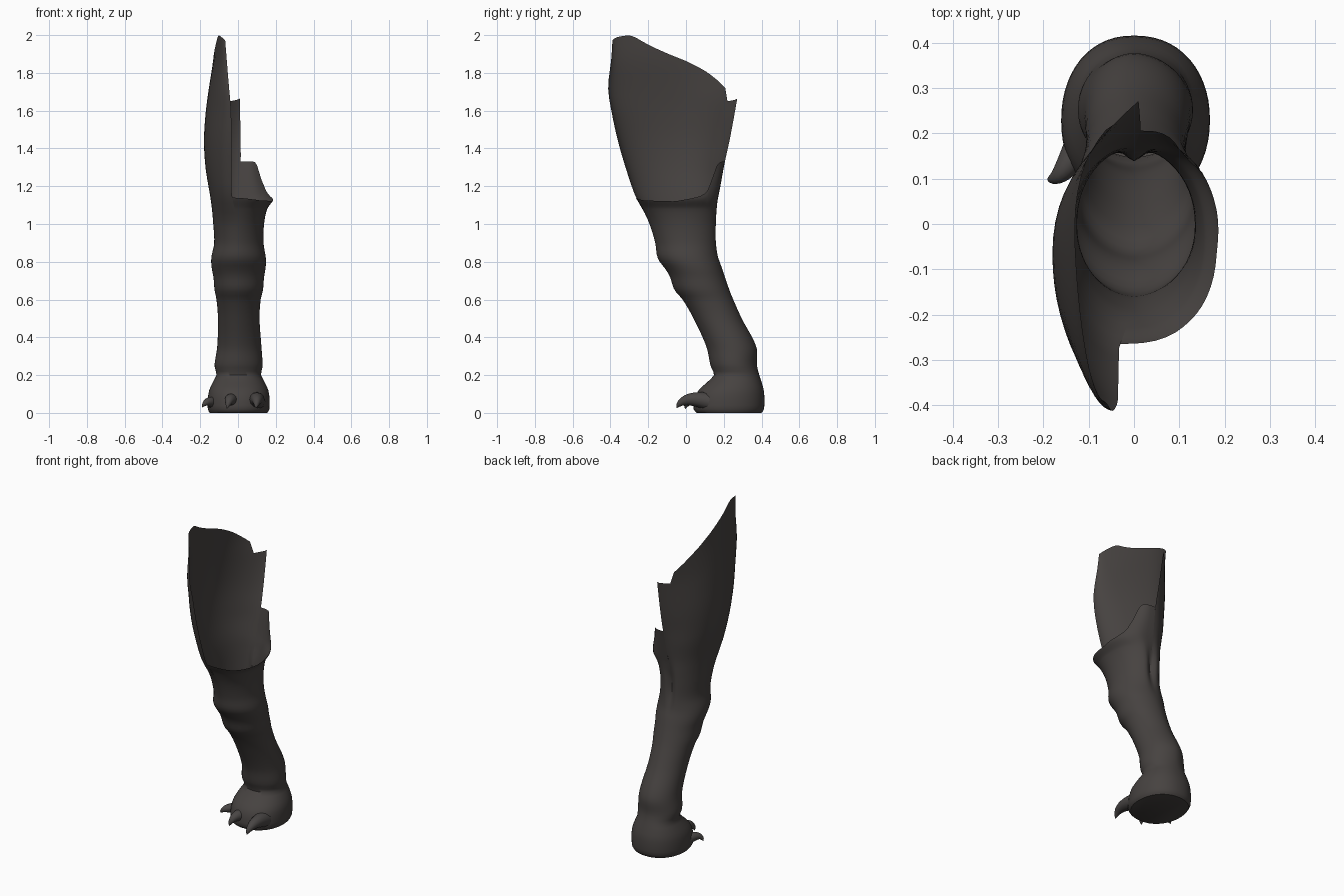
import bpy, bmesh, math
from mathutils import Vector

if "Cube" in bpy.data.objects:
    bpy.data.objects.remove(bpy.data.objects["Cube"])

hide = bpy.data.materials.new("dark_brown_hide")
hide.diffuse_color = (0.062, 0.055, 0.052, 1)
hide.use_nodes = True
hide.node_tree.nodes["Principled BSDF"].inputs["Base Color"].default_value = hide.diffuse_color
horn = bpy.data.materials.new("dark_grey_claw")
horn.diffuse_color = (0.066, 0.06, 0.058, 1)
horn.use_nodes = True
horn.node_tree.nodes["Principled BSDF"].inputs["Base Color"].default_value = horn.diffuse_color

# Leg sections: height, front y, back y, left x, right x
SECTIONS = [
    (0.00, 0.055, 0.400, -0.150, 0.155), (0.02, 0.040, 0.413, -0.160, 0.166),
    (0.11, 0.060, 0.413, -0.155, 0.163), (0.17, 0.120, 0.398, -0.130, 0.138),
    (0.20, 0.148, 0.388, -0.114, 0.122), (0.25, 0.130, 0.376, -0.124, 0.130),
    (0.35, 0.108, 0.372, -0.110, 0.124), (0.50, 0.040, 0.295, -0.106, 0.114),
    (0.60, -0.018, 0.250, -0.114, 0.120), (0.65, -0.060, 0.230, -0.124, 0.132),
    (0.72, -0.085, 0.206, -0.130, 0.138), (0.76, -0.108, 0.194, -0.138, 0.145),
    (0.80, -0.139, 0.182, -0.142, 0.148), (0.83, -0.153, 0.174, -0.140, 0.146),
    (0.90, -0.163, 0.168, -0.126, 0.135), (1.00, -0.193, 0.169, -0.131, 0.138),
    (1.08, -0.230, 0.171, -0.138, 0.155), (1.14, -0.265, 0.174, -0.146, 0.190),
    (1.30, -0.320, 0.200, -0.172, 0.148), (1.45, -0.363, 0.232, -0.180, 0.140),
    (1.60, -0.395, 0.260, -0.170, 0.140), (1.72, -0.412, 0.280, -0.154, 0.140),
    (1.88, -0.395, 0.300, -0.130, 0.140), (2.00, -0.388, 0.310, -0.125, 0.130)]
# x of the front seam, x of the back seam, and rim heights by angle from front
FRONT_X = [(0, 0), (1.0, 0), (1.15, -0.033), (1.6, -0.036), (1.75, -0.05), (2, -0.07)]
BACK_X = [(0, 0), (1.1, 0), (1.35, 0.015), (1.67, 0.01), (2, -0.02)]
RIM_LEFT = [(0, 1.97), (0.4, 1.99), (0.75, 2.0), (0.9, 1.985), (1.15, 1.945),
            (1.75, 1.855), (2.05, 1.805), (2.47, 1.72), (2.58, 1.65), (3.15, 1.665)]
RIM_RIGHT = [(0, 1.14), (0.6, 1.125), (1.5, 1.12), (2.0, 1.14), (2.2, 1.152),
             (2.35, 1.175), (2.47, 1.24), (2.58, 1.31), (2.7, 1.33), (3.15, 1.33)]
# Roundness of the outline by height: low is boxy, high is pointed
ROUND_LEFT = [(0, 0.9), (0.18, 0.9), (0.25, 1.1), (1.1, 1.08), (1.3, 1.1), (2, 1.15)]
ROUND_RIGHT = [(0, 0.9), (0.18, 0.9), (0.25, 1.1), (1.0, 1.08), (1.15, 0.65), (2, 0.6)]


def lerp_table(tab, t):
    for a, b in zip(tab, tab[1:]):
        if t <= b[0]:
            f = (t - a[0]) / (b[0] - a[0])
            return a[1] + (b[1] - a[1]) * f
    return tab[-1][1]


def section(z):
    """Smooth interpolation of the section table."""
    n = len(SECTIONS)
    i = 0
    while i < n - 2 and z > SECTIONS[i + 1][0]:
        i += 1
    p0, p1 = SECTIONS[max(i - 1, 0)], SECTIONS[i]
    p2, p3 = SECTIONS[i + 1], SECTIONS[min(i + 2, n - 1)]
    h = p2[0] - p1[0]
    t = (z - p1[0]) / h
    out = []
    for k in range(1, 5):
        m1 = (p2[k] - p0[k]) / (p2[0] - p0[0]) * h
        m2 = (p3[k] - p1[k]) / (p3[0] - p1[0]) * h
        out.append((2*t**3 - 3*t*t + 1) * p1[k] + (t**3 - 2*t*t + t) * m1
                   + (3*t*t - 2*t**3) * p2[k] + (t**3 - t*t) * m2)
    return out


def point(z, ang, side):
    yf, yb, xl, xr = section(z)
    c, s = math.cos(ang), max(math.sin(ang), 0.0)
    # the thigh sheet flattens to a pointed back edge higher up
    flat = min(max((z - 1.25) / 0.4, 0), 1) * 0.8 if side < 0 and c < 0 else 0
    c = math.copysign(abs(c) ** 0.95, c)
    s = s ** (lerp_table(ROUND_LEFT if side < 0 else ROUND_RIGHT, z) + flat) if s > 1e-6 else 0.0
    y = (yf + yb) / 2 - (yb - yf) / 2 * c
    fx, bx = lerp_table(FRONT_X, z), lerp_table(BACK_X, z)
    mid = fx + (bx - fx) * (1 - c) / 2
    edge = xl if side < 0 else xr
    # tendon groove down the back of the knee
    y -= 0.03 * math.exp(-((ang - math.pi) / 0.2) ** 2) * math.exp(-((z - 0.97) / 0.12) ** 2)
    return (mid + (edge - mid) * s, y, z)


def finish(bm, name, mat, angle):
    me = bpy.data.meshes.new(name)
    bm.to_mesh(me)
    bm.free()
    me.materials.append(mat)
    ob = bpy.data.objects.new(name, me)
    bpy.context.collection.objects.link(ob)
    bpy.ops.object.select_all(action='DESELECT')
    bpy.context.view_layer.objects.active = ob
    ob.select_set(True)
    bpy.ops.object.shade_smooth_by_angle(angle=math.radians(angle))
    return ob


# Leg shell: two half skins from sole to the ragged open rim
COLS, TOP_ROWS, BASE = 28, 18, 1.06
body = [0, 0.008, 0.02] + [0.02 + (BASE - 0.02) * i / 52 for i in range(1, 53)]
bm = bmesh.new()
for side, rim in ((-1, RIM_LEFT), (1, RIM_RIGHT)):
    cols = []
    for j in range(COLS + 1):
        ang = math.pi * j / COLS
        top = lerp_table(rim, ang)
        zs = body + [BASE + (top - BASE) * i / TOP_ROWS for i in range(1, TOP_ROWS + 1)]
        cols.append([bm.verts.new(point(z, ang, side)) for z in zs])
    for a, b in zip(cols, cols[1:]):
        for i in range(len(a) - 1):
            quad = [a[i], a[i + 1], b[i + 1], b[i]]
            bm.faces.new(quad if side < 0 else quad[::-1])
    sole = [c[0] for c in cols]
    bm.faces.new(sole if side < 0 else sole[::-1])
bmesh.ops.remove_doubles(bm, verts=bm.verts, dist=0.0004)
finish(bm, "leg_shell", hide, 50)


# Claws: curved tapering horns
def claw(name, root, mid, tip, radius):
    root, mid, tip = Vector(root), Vector(mid), Vector(tip)
    bm = bmesh.new()
    rings, n, steps = [], 12, 9
    for i in range(steps + 1):
        t = i / steps
        p = root * (1-t)**2 + mid * 2*t*(1-t) + tip * t*t
        d = ((mid - root) * (1-t) + (tip - mid) * t).normalized()
        u = d.cross(Vector((0, 0, 1))).normalized()
        v = u.cross(d)
        r = radius * (1 - t) ** 0.7 + 0.001
        rings.append([bm.verts.new(p + (u * math.cos(k*math.tau/n) + v * math.sin(k*math.tau/n)) * r)
                      for k in range(n)])
    for a, b in zip(rings, rings[1:]):
        for k in range(n):
            bm.faces.new((a[k], a[(k+1) % n], b[(k+1) % n], b[k]))
    bm.faces.new(rings[0])
    bm.faces.new(rings[-1])
    bmesh.ops.recalc_face_normals(bm, faces=bm.faces)
    finish(bm, name, horn, 50)


claw("claw_left", (-0.125, 0.165, 0.05), (-0.165, 0.09, 0.075), (-0.19, 0.10, 0.03), 0.032)
claw("claw_middle", (-0.03, 0.10, 0.06), (-0.045, 0.01, 0.09), (-0.058, -0.005, 0.022), 0.04)
claw("claw_right", (0.098, 0.12, 0.06), (0.105, -0.02, 0.095), (0.095, -0.05, 0.025), 0.046)
